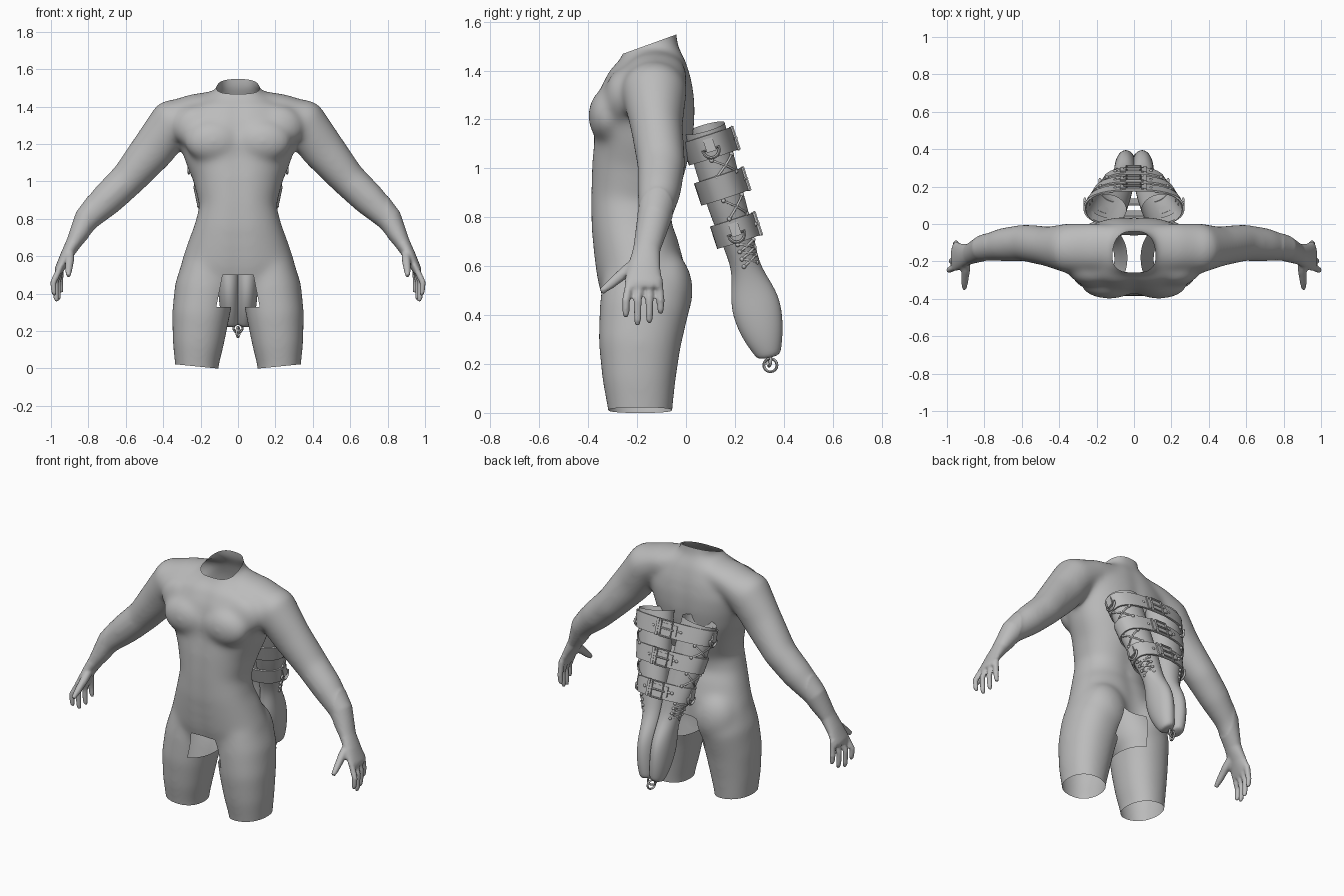
import bpy, bmesh, math
from mathutils import Vector, Matrix

cube = bpy.data.objects.get("Cube")
if cube:
    bpy.data.objects.remove(cube)

GREY = bpy.data.materials.new("plain grey")
GREY.use_nodes = True
GREY.diffuse_color = (.5, .5, .5, 1)
GREY.node_tree.nodes["Principled BSDF"].inputs["Base Color"].default_value = GREY.diffuse_color


def loft(bm, stations, sides=24, power=2.0, caps=True, s=1, groove=0.0):
    """Skin superellipse sections (x, y, z, half width, half depth) along a path."""
    pts = [Vector((s * p[0], p[1], p[2])) for p in stations]
    rings = []
    for i, p in enumerate(stations):
        t = (pts[min(i + 1, len(pts) - 1)] - pts[max(i - 1, 0)]).normalized()
        v = Vector((0, 1, 0))
        v = (v - t * v.dot(t)).normalized()
        u = t.cross(v)
        ring = []
        for k in range(sides):
            a = 2 * math.pi * k / sides
            c, n = math.cos(a), math.sin(a)
            w = p[3] * math.copysign(abs(c) ** (2 / power), c)
            d = p[4] * math.copysign(abs(n) ** (2 / power), n)
            d *= 1 - groove * math.exp(-(w / 0.035) ** 2)
            ring.append(bm.verts.new(pts[i] + u * w + v * d))
        rings.append(ring)
    for r, q in zip(rings, rings[1:]):
        for k in range(sides):
            j = (k + 1) % sides
            bm.faces.new((r[k], r[j], q[j], q[k]))
    if caps:
        bm.faces.new(rings[0])
        bm.faces.new(rings[-1])


def ball(bm, centre, radii):
    m = Matrix.Translation(centre) @ Matrix.Diagonal((*radii, 1))
    bmesh.ops.create_uvsphere(bm, u_segments=24, v_segments=16, radius=1, matrix=m)


def finish(name, bm):
    bmesh.ops.recalc_face_normals(bm, faces=bm.faces)
    me = bpy.data.meshes.new(name)
    bm.to_mesh(me)
    bm.free()
    me.materials.append(GREY)
    ob = bpy.data.objects.new(name, me)
    bpy.context.collection.objects.link(ob)
    return ob


def smooth(ob, angle=40):
    bpy.ops.object.select_all(action='DESELECT')
    ob.select_set(True)
    bpy.context.view_layer.objects.active = ob
    bpy.ops.object.shade_smooth_by_angle(angle=math.radians(angle))


def bake(ob):
    """Replace an object by its evaluated mesh."""
    dg = bpy.context.evaluated_depsgraph_get()
    me = bpy.data.meshes.new_from_object(ob.evaluated_get(dg))
    new = bpy.data.objects.new(ob.name + "_mesh", me)
    bpy.context.collection.objects.link(new)
    name = ob.name
    bpy.data.objects.remove(ob)
    new.name = name
    return new


def wire(name, pts, r, cyclic=False):
    cu = bpy.data.curves.new(name, 'CURVE')
    cu.dimensions = '3D'
    cu.bevel_depth, cu.bevel_resolution, cu.use_fill_caps = r, 1, True
    sp = cu.splines.new('POLY')
    sp.points.add(len(pts) - 1)
    for q, p in zip(sp.points, pts):
        q.co = (*p, 1)
    sp.use_cyclic_u = cyclic
    cu.materials.append(GREY)
    ob = bpy.data.objects.new(name, cu)
    bpy.context.collection.objects.link(ob)
    smooth(bake(ob), 60)


# Body: overlapping masses fused into one skin
bm = bmesh.new()
trunk = [(.40, .20, -.32, 0), (.5, .30, -.35, .0), (.58, .30, -.37, 0), (.69, .262, -.385, -.03),
         (.77, .232, -.392, -.057), (.87, .206, -.395, -.047), (1.0, .238, -.392, 0),
         (1.1, .28, -.38, .025), (1.2, .31, -.383, .04), (1.3, .33, -.356, .042),
         (1.38, .30, -.316, .03), (1.44, .2, -.276, .005), (1.5, .11, -.252, -.03), (1.65, .102, -.25, -.04)]
loft(bm, [(0, (f + b) / 2, z, w, (b - f) / 2) for z, w, f, b in trunk], 48, 2.3, groove=.06)
arm = [(.05, -.12, 1.43, .065, .11), (.22, -.125, 1.383, .09, .13), (.35, -.13, 1.315, .128, .135),
       (.455, -.12, 1.17, .119, .108), (.59, -.10, 1.01, .097, .1), (.70, -.11, .905, .092, .091),
       (.81, -.13, .795, .07, .07), (.878, -.16, .672, .042, .056), (.92, -.17, .6, .032, .066),
       (.955, -.175, .53, .025, .078), (.962, -.175, .51, .02, .072)]
leg = [(.22, -.185, -.12, .105, .12), (.22, -.187, .02, .118, .134), (.213, -.192, .13, .137, .15),
       (.2, -.19, .28, .154, .169), (.178, -.17, .43, .161, .184), (.16, -.17, .56, .138, .17)]
fingers = [(-.246, .39), (-.198, .358), (-.15, .367), (-.104, .405)]
for s in (1, -1):
    loft(bm, arm, s=s)
    loft(bm, leg, 32, 2.2, s=s)
    for i, (y, tip) in enumerate(fingers):
        x = .988 - .012 * i
        loft(bm, [(.945, y * .8 - .03, .55, .018, .018), (x, y, .46, .017, .017),
                  (x - .003, y, tip + .02, .015, .015), (x - .008, y, tip, .01, .01)], 12, s=s)
    loft(bm, [(.9, -.18, .63, .026, .028), (.9, -.25, .575, .024, .025),
              (.905, -.31, .525, .019, .02), (.907, -.348, .495, .013, .014)], 12, s=s)
    ball(bm, (s * .132, -.318, 1.215), (.155, .083, .115))
    ball(bm, (s * .21, -.255, 1.29), (.14, .08, .12))
    ball(bm, (s * .36, -.13, 1.325), (.105, .13, .112))
    ball(bm, (s * .15, -.09, .5), (.145, .12, .17))
body = finish("body", bm)
mod = body.modifiers.new("fuse", 'REMESH')
mod.mode, mod.voxel_size = 'VOXEL', .008
mod = body.modifiers.new("soften", 'SMOOTH')
mod.factor, mod.iterations = .5, 5
body = bake(body)

# Blend the muscles, then open the neck, the thigh ends and the gap between the legs
bm = bmesh.new()
bm.from_mesh(body.data)
soft = [v for v in bm.verts if abs(v.co.x) < .8]
for i in range(50):
    bmesh.ops.smooth_vert(bm, verts=soft, factor=.5, use_axis_x=True, use_axis_y=True, use_axis_z=True)


def cut(co, no, **kw):
    bmesh.ops.bisect_plane(bm, geom=bm.verts[:] + bm.edges[:] + bm.faces[:],
                           plane_co=co, plane_no=no, **kw)


for s in (1, -1):
    cut((s * .11, 0, 0), (-s * .1, 0, 1), clear_inner=True)
    cut((s * .1, 0, .41), (s, 0, .2))
cut((0, -.24, 1.475), (0, -.34, .94), clear_outer=True)
for z in (.33, .5):
    cut((0, 0, z), (0, 0, 1))
gone = []
for f in bm.faces:
    c = f.calc_center_median()
    if .33 < c.z < .5 and abs(c.x) < .1 + (.41 - c.z) * .2:
        gone.append(f)
bmesh.ops.delete(bm, geom=gone, context='FACES')
bm.to_mesh(body.data)
bm.free()
smooth(body, 60)

# Laced double sleeve behind the back
sleeve = [(.15, .077, 1.165, .112, .086), (.13, .118, 1.02, .106, .087), (.105, .167, .85, .097, .08),
          (.08, .21, .72, .08, .072), (.056, .243, .6, .062, .054), (.048, .27, .5, .06, .092),
          (.047, .29, .42, .061, .106), (.043, .315, .32, .056, .087), (.036, .335, .25, .044, .058),
          (.032, .34, .225, .034, .045)]
DOWN = Vector((0, .31, -.95)).normalized()
BACK = Vector((0, .95, .31)).normalized()
SIDE = Vector((1, 0, 0))


def section(z):
    """Sleeve section at a height."""
    for p, q in zip(sleeve, sleeve[1:]):
        if q[2] <= z <= p[2]:
            k = (p[2] - z) / (p[2] - q[2])
            return [a + (b - a) * k for a, b in zip(p, q)]


for s, side in ((1, "left"), (-1, "right")):
    bm = bmesh.new()
    loft(bm, sleeve, 16, caps=False, s=s)
    low = [e for e in bm.edges if e.is_boundary and e.verts[0].co.z < .5]
    bmesh.ops.edgeloop_fill(bm, edges=low)
    ob = finish(side + "_sleeve", bm)
    ob.modifiers.new("round", 'SUBSURF').levels = 2
    smooth(bake(ob), 60)
    # Cross lacing on the outer side, with eyelets
    for top, steps, pitch in ((1.035, 1, .07), (.87, 1, .075), (.69, 3, .03)):
        for phase in (0, 1):
            path = []
            for i in range(steps * 6 + 1):
                x, y, z, a, b = section(top - pitch * i / 6)
                tri = abs(((i / 6 + phase) % 2) - 1)
                ang = -.1 + 1.1 * tri
                path.append(Vector((s * (x + (a + .004) * math.cos(ang)), y, z))
                            + BACK * (b + .004) * math.sin(ang))
            wire(side + "_lace", path, .005)
            bm = bmesh.new()
            for p in path[::6]:
                ball(bm, p, (.009, .009, .009))
            smooth(finish(side + "_eyelets", bm))


def block(bm, c, x, d, n, size):
    """Box in belt axes: across, down and outwards."""
    m = Matrix((SIDE, DOWN, BACK)).transposed().to_4x4()
    m.translation = c + SIDE * x + DOWN * d + BACK * n
    bmesh.ops.create_cube(bm, size=1, matrix=m @ Matrix.Diagonal((*size, 1)))


# Three belts with buckles, keepers, rivets and side rings
for z, ringed in ((1.09, True), (.925, False), (.745, True)):
    x, y, z, a, b = section(z)
    c = Vector((0, y, z))
    w, d = x + a + .002, b + .01
    bm = bmesh.new()
    loft(bm, [(*(c + DOWN * k), w - k * .2, d) for k in (-.048, .048)], 48, 2.4, caps=False)
    belt = finish("belt", bm)
    sol = belt.modifiers.new("thick", 'SOLIDIFY')
    sol.thickness, sol.offset = .01, 1
    smooth(bake(belt))
    out = d + .013
    frame = [c + SIDE * i + DOWN * j + BACK * out
             for i, j in ((-.04, -.048), (.035, -.048), (.035, .048), (-.04, .048))]
    wire("buckle_frame", frame, .007, True)
    wire("buckle_prong", [c + SIDE * i + BACK * (out + .004) for i in (-.055, .035)], .005)
    bm = bmesh.new()
    block(bm, c, .06, 0, d + .008, (.016, .1, .014))
    block(bm, c, -.01, 0, d + .008, (.13, .06, .01))
    for i in (-.1, -.08, .09):
        ball(bm, c + SIDE * i + BACK * (d + .002), (.009, .009, .009))
    smooth(finish("belt_fittings", bm), 30)
    if not ringed:
        continue
    for s in (1, -1):
        e = c + SIDE * s * (w + .012)
        arc = [e + BACK * .034 * math.cos(t) + DOWN * (.012 + .036 * math.sin(t))
               for t in [math.pi * k / 10 for k in range(11)]]
        wire("side_ring", arc, .007, True)
        bm = bmesh.new()
        block(bm, e, 0, -.005, 0, (.014, .055, .04))
        finish("ring_tab", bm)

# Hanging rings at the sleeve tip
for cy, cz, r, turn in ((.34, .215, .024, 0), (.345, .195, .027, 1)):
    pts = []
    for k in range(16):
        t = math.tau * k / 16
        u, v = r * math.cos(t), r * math.sin(t)
        pts.append((u * .3, cy + u, cz + v) if turn else (u, cy + u * .3, cz + v))
    wire("tip_ring", pts, .006, True)
